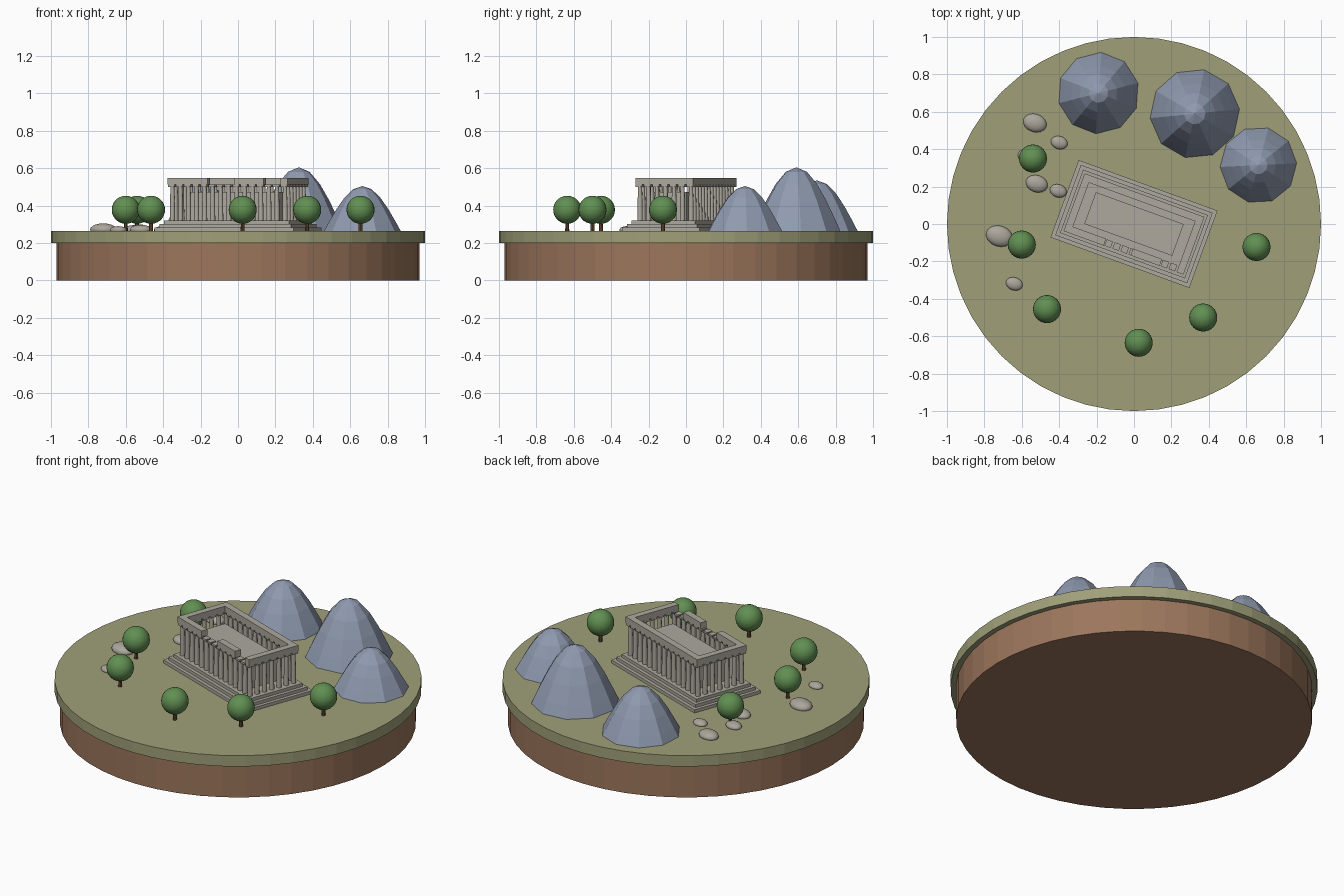
import bpy, bmesh
from math import cos, sin, pi, radians
from mathutils import Matrix, Vector

cube = bpy.data.objects.get("Cube")
if cube:
    bpy.data.objects.remove(cube, do_unlink=True)


def material(name, *rgb):
    col = [(c / 255 / 12.92) if c < 11 else ((c / 255 + 0.055) / 1.055) ** 2.4 for c in rgb] + [1]
    m = bpy.data.materials.new(name)
    m.use_nodes = True
    m.diffuse_color = col
    m.node_tree.nodes["Principled BSDF"].inputs["Base Color"].default_value = col
    return m


GRASS = material("grass", 160, 160, 122)
EARTH = material("earth", 156, 118, 92)
MARBLE = material("marble", 173, 169, 158)
SLATE = material("mountain_slate", 144, 155, 176)
LEAF = material("foliage", 97, 143, 82)
BARK = material("bark", 108, 76, 50)
STONE = material("boulder_stone", 172, 166, 155)


def finish(name, bm, mat, smooth=False):
    me = bpy.data.meshes.new(name)
    bmesh.ops.recalc_face_normals(bm, faces=bm.faces)
    bm.to_mesh(me)
    bm.free()
    me.materials.append(mat)
    ob = bpy.data.objects.new(name, me)
    bpy.context.collection.objects.link(ob)
    if smooth:
        bpy.ops.object.select_all(action='DESELECT')
        ob.select_set(True)
        bpy.context.view_layer.objects.active = ob
        bpy.ops.object.shade_smooth_by_angle(angle=radians(40))
    return ob


def add_cone(bm, x, y, z0, z1, r0, r1, sides):
    bmesh.ops.create_cone(bm, cap_ends=True, segments=sides, radius1=r0, radius2=r1,
                          depth=z1 - z0, matrix=Matrix.Translation((x, y, (z0 + z1) / 2)))


def add_box(bm, x0, x1, y0, y1, z0, z1):
    centre = Matrix.Translation(((x0 + x1) / 2, (y0 + y1) / 2, (z0 + z1) / 2))
    bmesh.ops.create_cube(bm, size=1, matrix=centre @ Matrix.Diagonal((x1 - x0, y1 - y0, z1 - z0, 1)))


# Round island: earth drum with an overhanging grass disc
GROUND = 0.265
for name, mat, r, z0, z1 in (("earth_base", EARTH, 0.97, 0, 0.2), ("grass_disc", GRASS, 1.0, 0.2, GROUND)):
    bm = bmesh.new()
    add_cone(bm, 0, 0, z0, z1, r, r, 48)
    finish(name, bm, mat)

# Temple, built along its own axes and then turned
TURN = Matrix.Rotation(radians(-20), 4, 'Z')
FLOOR, CAP, BEAM, TOP = 0.322, 0.5, 0.512, 0.549


def temple_part(name, bm, smooth=False):
    bm.transform(TURN)
    finish(name, bm, MARBLE, smooth)


# Three steps
bm = bmesh.new()
rise = (FLOOR - GROUND) / 3
for i in range(3):
    a, b = 0.395 - 0.02 * i, 0.22 - 0.02 * i
    add_box(bm, -a, a, -b, b, GROUND + rise * i, GROUND + rise * (i + 1))
temple_part("temple_steps", bm)

# Inner chamber
bm = bmesh.new()
add_box(bm, -0.25, 0.25, -0.09, 0.09, FLOOR, 0.474)
temple_part("inner_chamber", bm)

# Colonnade: fifteen along each side, seven across each end
spots = [(-0.32 + 0.64 * i / 14, s * 0.145) for i in range(15) for s in (-1, 1)]
spots += [(s * 0.32, -0.145 + 0.29 * i / 6) for i in range(1, 6) for s in (-1, 1)]
shafts, caps = bmesh.new(), bmesh.new()
for x, y in spots:
    add_cone(shafts, x, y, FLOOR, CAP, 0.0145, 0.0115, 12)
    add_box(caps, x - 0.018, x + 0.018, y - 0.018, y + 0.018, CAP, BEAM)
temple_part("columns", shafts, True)
temple_part("column_capitals", caps)

# Entablature, broken along the front
bm = bmesh.new()
A, B, W = 0.341, 0.164, 0.039
for s in (-1, 1):
    x = s * (A - W / 2)
    add_box(bm, x - W / 2, x + W / 2, -B, B, BEAM, TOP)
add_box(bm, W - A, A - W, B - W, B, BEAM, TOP)
for x0, x1 in ((W - A, -0.113), (0.04, 0.205)):
    add_box(bm, x0, x1, -B, W - B, BEAM, TOP)
temple_part("entablature", bm)


# Domed, faceted mountains
def mountain(name, x, y, r, height, turn, sides=10, rings=(1, 0.88, 0.68, 0.47, 0.24)):
    bm = bmesh.new()
    loops = []
    for f in rings:
        z = GROUND + height * cos(f * pi / 2)
        loops.append([bm.verts.new((x + r * f * cos(turn + 2 * pi * i / sides),
                                    y + r * f * sin(turn + 2 * pi * i / sides), z)) for i in range(sides)])
    apex = bm.verts.new((x, y, GROUND + height))
    bm.faces.new(loops[0])
    for i in range(sides):
        j = (i + 1) % sides
        for low, up in zip(loops, loops[1:]):
            bm.faces.new((low[i], low[j], up[j], up[i]))
        bm.faces.new((loops[-1][i], loops[-1][j], apex))
    finish(name, bm, SLATE)


mountain("mountain_back", -0.19, 0.7, 0.218, 0.27, 0.25)
mountain("mountain_tall", 0.325, 0.59, 0.24, 0.34, 0.1)
mountain("mountain_side", 0.665, 0.315, 0.205, 0.24, 0.05)

# Round trees
trees = ((-0.54, 0.35), (-0.6, -0.11), (-0.465, -0.455), (0.025, -0.635), (0.37, -0.5), (0.655, -0.123))
trunks, crowns = bmesh.new(), bmesh.new()
for x, y in trees:
    add_cone(trunks, x, y, GROUND, 0.33, 0.011, 0.009, 8)
    bmesh.ops.create_uvsphere(crowns, u_segments=24, v_segments=14, radius=0.075,
                              matrix=Matrix.Translation((x, y, 0.378)))
finish("tree_trunks", trunks, BARK, True)
finish("tree_crowns", crowns, LEAF, True)

# Flattened boulders
bm = bmesh.new()
for x, y, r in ((-0.53, 0.54, 0.064), (-0.4, 0.435, 0.046), (-0.52, 0.215, 0.06), (-0.405, 0.177, 0.046),
                (-0.72, -0.065, 0.073), (-0.64, -0.32, 0.046), (-0.57, 0.36, 0.052)):
    place = Matrix.Translation((x, y, GROUND + 0.1 * r)) @ Matrix.Rotation(radians(-18), 4, 'Z')
    bmesh.ops.create_uvsphere(bm, u_segments=16, v_segments=10, radius=r,
                              matrix=place @ Matrix.Diagonal((1, 0.76, 0.45, 1)))
finish("boulders", bm, STONE, True)
